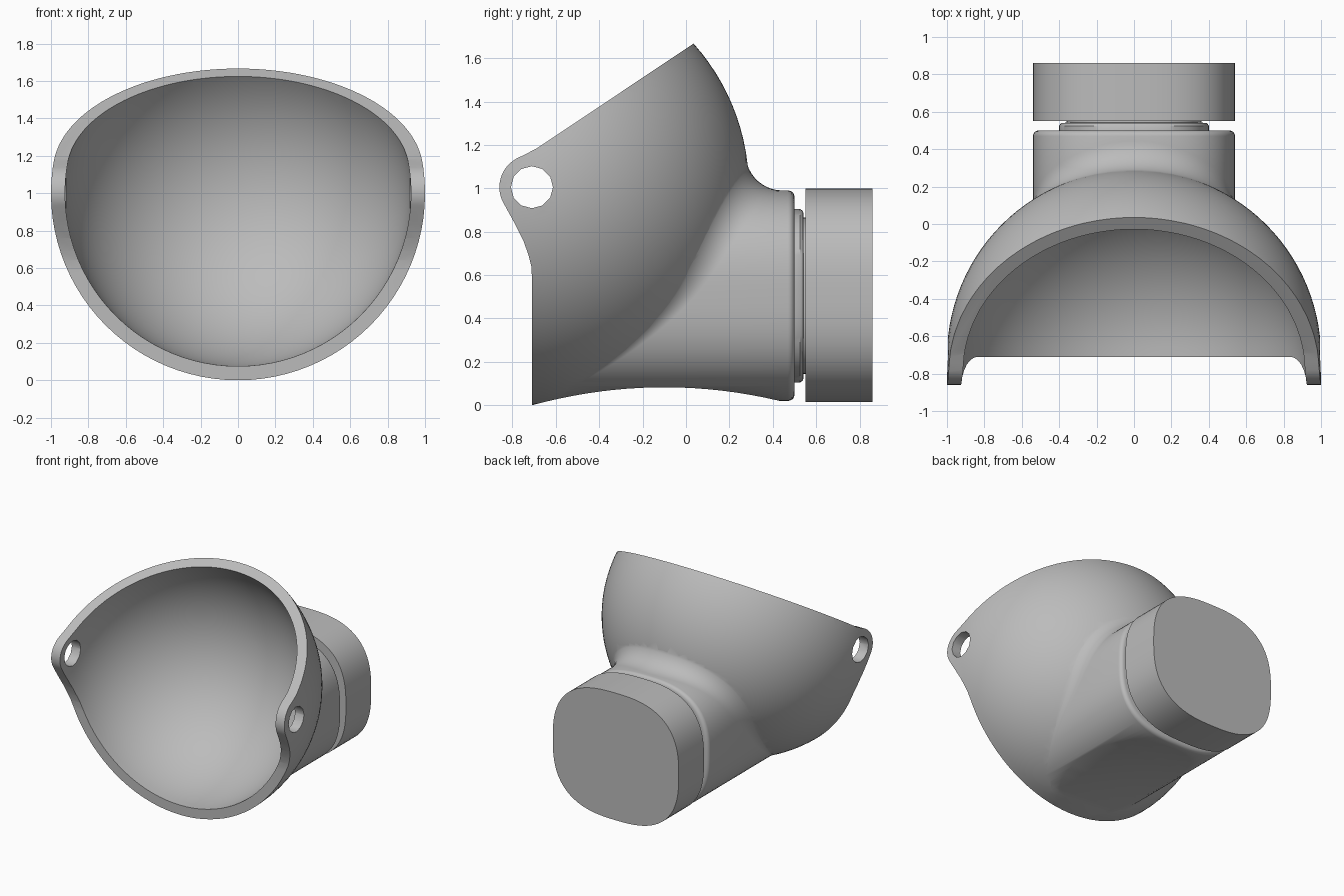
import bpy, bmesh
from math import sin, cos, pi, sqrt, radians

cube = bpy.data.objects.get("Cube")
if cube:
    bpy.data.objects.remove(cube)

GREY = (0.5, 0.5, 0.5, 1)
mat = bpy.data.materials.new("grey plastic")
mat.use_nodes = True
mat.diffuse_color = GREY
mat.node_tree.nodes["Principled BSDF"].inputs["Base Color"].default_value = GREY

BALL_Y, BALL_Z = -0.71, 1.0     # centre of the dome
AXIS_Z = 0.505                  # height of the neck axis
SEGS = 96


def loft(name, rings):
    """Closed solid through rings of equal point count, capped at both ends."""
    bm = bmesh.new()
    loops = [[bm.verts.new(p) for p in ring] for ring in rings]
    n = len(loops[0])
    for a, b in zip(loops, loops[1:]):
        for i in range(n):
            j = (i + 1) % n
            bm.faces.new((a[i], a[j], b[j], b[i]))
    bm.faces.new(loops[0])
    bm.faces.new(loops[-1])
    bmesh.ops.recalc_face_normals(bm, faces=bm.faces)
    mesh = bpy.data.meshes.new(name)
    bm.to_mesh(mesh)
    bm.free()
    mesh.materials.append(mat)
    obj = bpy.data.objects.new(name, mesh)
    bpy.context.collection.objects.link(obj)
    return obj


def disc(radius, y, z=BALL_Z, n=SEGS):
    return [(radius * cos(2 * pi * i / n), y, z + radius * sin(2 * pi * i / n)) for i in range(n)]


def dome(name, radius, front):
    """Half ball towards the back with a straight sleeve towards the front."""
    steps = 28
    rings = [disc(radius, front)]
    for i in range(steps):
        a = pi / 2 * i / steps
        rings.append(disc(radius * cos(a), BALL_Y + radius * sin(a)))
    rings.append(disc(radius * 0.012, BALL_Y + radius))
    return loft(name, rings)


def squircle_radius(a, w, h, power=2.7):
    return (abs(cos(a) / w) ** power + abs(sin(a) / h) ** power) ** (-1 / power)


def squircle(w, h, y, z=AXIS_Z):
    ring = []
    for i in range(SEGS):
        a = 2 * pi * i / SEGS
        r = squircle_radius(a, w, h)
        ring.append((r * cos(a), y, z + r * sin(a)))
    return ring


def combine(target, tool, operation):
    mod = target.modifiers.new(operation, 'BOOLEAN')
    mod.operation, mod.object, mod.solver = operation, tool, 'EXACT'
    bpy.context.view_layer.objects.active = target
    bpy.ops.object.modifier_apply(modifier=mod.name)
    bpy.data.objects.remove(tool)


def smooth(obj):
    bpy.ops.object.select_all(action='DESELECT')
    obj.select_set(True)
    bpy.context.view_layer.objects.active = obj
    bpy.ops.object.shade_smooth_by_angle(angle=radians(35))


def fillet_ring(t, w=0.54, h=0.485, fillet=0.17):
    """Ring of the blend between dome (t = 0) and neck (t = 1)."""
    ring = []
    for i in range(SEGS):
        a = 2 * pi * i / SEGS
        r = squircle_radius(a, w, h)
        drop = BALL_Z - AXIS_Z
        rc = drop * sin(a)
        big = sqrt(1 - (drop * cos(a)) ** 2) - 0.004
        out = r + fillet - rc
        reach = sqrt(max((big + fillet) ** 2 - out ** 2, 0.0004))
        # angle swept from the dome contact to the neck contact
        k = pi / 2 * t + (1 - t) * (pi / 2 - math_angle(reach, out))
        rho = r + fillet - fillet * sin(k)
        y = BALL_Y + reach - fillet * cos(k)
        ring.append((rho * cos(a), y, AXIS_Z + rho * sin(a)))
    return ring


def math_angle(reach, out):
    from math import atan2
    return atan2(reach, out)


# Neck with a soft blend into the dome and a rounded back edge
neck_rings = [squircle(0.3, 0.26, BALL_Y + 0.1)]
neck_rings += [fillet_ring(i / 10) for i in range(11)]
for i in range(6):
    a = pi / 2 * i / 5
    shrink = 0.03 * (1 - cos(a))
    neck_rings.append(squircle(0.54 - shrink, 0.485 - shrink, 0.47 + 0.03 * sin(a)))
neck = loft("neck", neck_rings)

# Shell: dome and neck joined, then hollowed
shell = dome("shell", 1.0, -1.0)
combine(shell, neck, 'UNION')
combine(shell, dome("hollow", 0.925, -1.2), 'DIFFERENCE')

# Side outline: sloped top cut, round ears, upright front, arched underside
outline = [(0.8, 2.177), (-0.69, 1.183), (-0.74, 1.157)]
for i in range(13):
    a = radians(118 + 92 * i / 12)
    outline.append((-0.71 + 0.15 * cos(a), 1.005 + 0.15 * sin(a)))
outline += [(-0.785, 0.83), (-0.75, 0.76), (-0.725, 0.69), (-0.713, 0.64), (-0.71, 0.59)]
for i in range(25):
    y = -0.71 + 1.51 * i / 24
    outline.append((y, 0.083 - (y + 0.1) ** 2 / 4.5))
combine(shell, loft("side_outline", [[(x, y, z) for y, z in outline] for x in (-1.3, 1.3)]),
        'INTERSECT')

# Pivot holes through both ears
hole = [(-0.71 + 0.097 * cos(pi * i / 6), 1.005 + 0.097 * sin(pi * i / 6)) for i in range(12)]
combine(shell, loft("pivot_hole", [[(x, y, z) for y, z in hole] for x in (-1.3, 1.3)]),
        'DIFFERENCE')
smooth(shell)

# Stepped collar between neck and end cap
collar = loft("collar", [squircle(w, w, y) for w, y in
              ((0.4, 0.48), (0.4, 0.525), (0.39, 0.54), (0.36, 0.542), (0.36, 0.57))])
smooth(collar)

# Solid end cap
end_cap = loft("end_cap", [squircle(0.54, 0.4925, y, 0.5075) for y in (0.55, 0.86)])
smooth(end_cap)
